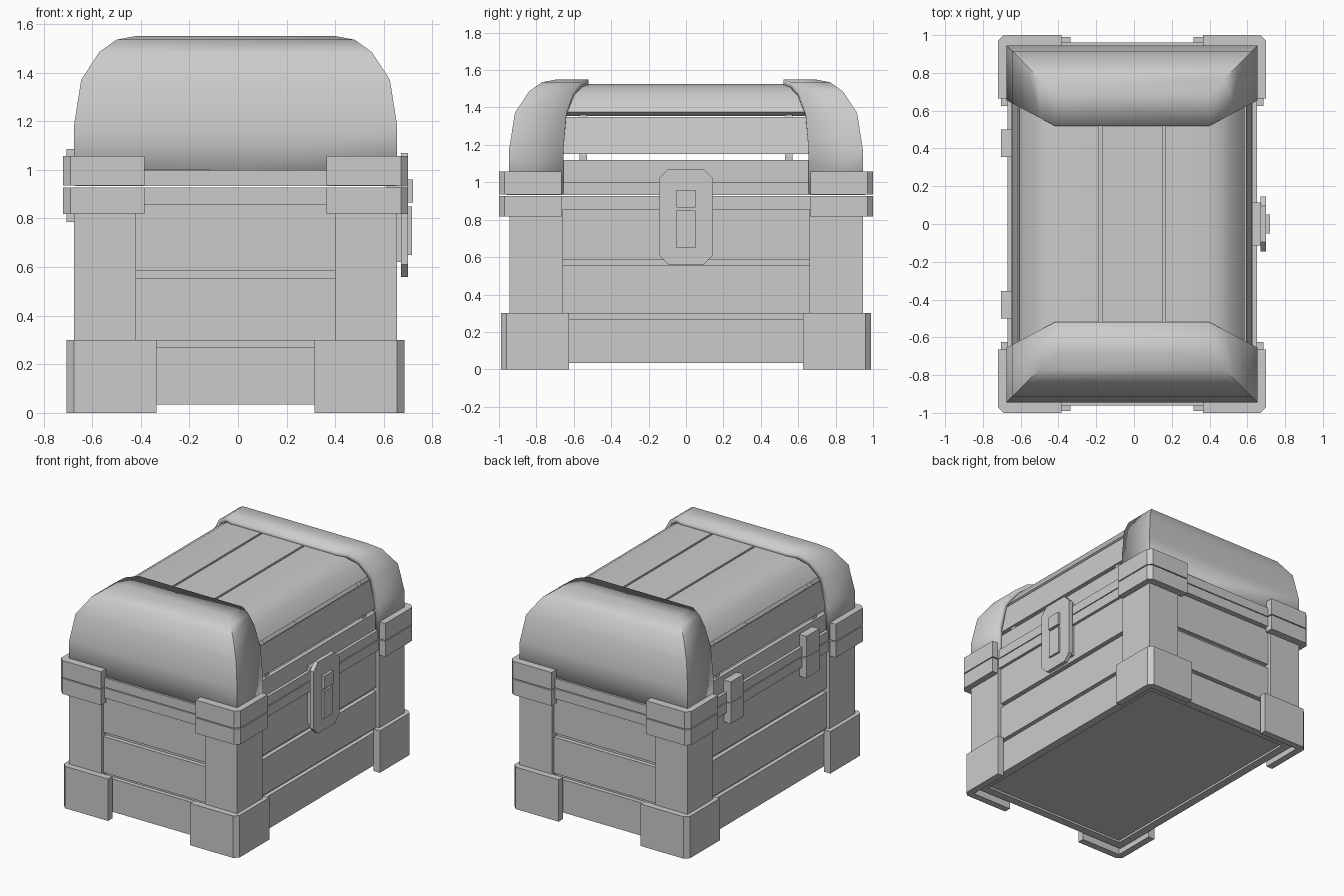
import bpy
import bmesh
from mathutils import Matrix

if "Cube" in bpy.data.objects:
    bpy.data.objects.remove(bpy.data.objects["Cube"], do_unlink=True)

CX = -0.01          # the clasp shifts the body slightly off centre
HX, HY = 0.665, 0.945   # half size of the corner posts and lid ends

grey = bpy.data.materials.new("plain grey")
grey.use_nodes = True
grey.diffuse_color = (0.6, 0.6, 0.6, 1)
grey.node_tree.nodes["Principled BSDF"].inputs["Base Color"].default_value = (0.6, 0.6, 0.6, 1)


def finish(name, bm, fix_normals=True):
    bmesh.ops.remove_doubles(bm, verts=bm.verts, dist=0.0005)
    if fix_normals:
        bmesh.ops.recalc_face_normals(bm, faces=bm.faces)
    mesh = bpy.data.meshes.new(name)
    bm.to_mesh(mesh)
    bm.free()
    mesh.materials.append(grey)
    obj = bpy.data.objects.new(name, mesh)
    obj.location.x = CX
    bpy.context.collection.objects.link(obj)
    return obj


def prism(name, points, axis, lo, hi):
    """Extrude a closed outline along x, y or z."""
    place = {"x": lambda a, b, c: (c, a, b),
             "y": lambda a, b, c: (a, c, b),
             "z": lambda a, b, c: (a, b, c)}[axis]
    bm = bmesh.new()
    low = [bm.verts.new(place(a, b, lo)) for a, b in points]
    high = [bm.verts.new(place(a, b, hi)) for a, b in points]
    bm.faces.new(low)
    bm.faces.new(high)
    for i in range(len(points)):
        j = (i + 1) % len(points)
        bm.faces.new((low[i], low[j], high[j], high[i]))
    return finish(name, bm)


def box(name, x, y, z):
    return prism(name, [(x[0], y[0]), (x[1], y[0]), (x[1], y[1]), (x[0], y[1])], "z", *z)


def ring(name, hx, hy, t, z):
    """Rectangular frame with walls of thickness t."""
    for s, side in ((-1, "right"), (1, "left")):
        box(f"{name}_{side}", sorted((s * (hx - t), s * hx)), (-hy, hy), z)
    for s, side in ((-1, "front"), (1, "back")):
        box(f"{name}_{side}", (t - hx, hx - t), sorted((s * (hy - t), s * hy)), z)


def corners(name, hx, hy, x_end, y_end, t, chamfer, z):
    """L-shaped bracket around each of the four vertical corners."""
    outline = [(x_end, hy), (hx - chamfer, hy), (hx, hy - chamfer), (hx, y_end),
               (hx - t, y_end), (hx - t, hy - t), (x_end, hy - t)]
    if not chamfer:
        outline.pop(2)
    for sx, sy in ((-1, -1), (1, -1), (1, 1), (-1, 1)):
        where = ("front" if sy < 0 else "back") + ("_left" if sx > 0 else "_right")
        prism(f"{name}_{where}", [(sx * a, sy * b) for a, b in outline], "z", *z)


# Chest body: hollow liner, floor, planks and rims
ring("liner", 0.61, 0.89, 0.03, (0.05, 0.9))
box("floor", (-0.6, 0.6), (-0.88, 0.88), (0.05, 0.08))
for i, z in enumerate(((0.035, 0.27), (0.297, 0.555), (0.585, 0.86))):
    ring(f"plank_{i + 1}", 0.64, 0.92, 0.06, z)
ring("body_rim", 0.66, 0.96, 0.07, (0.855, 0.927))
ring("lid_rim", 0.66, 0.96, 0.07, (0.933, 1.0))

# Corner posts, feet and bands
corners("post", HX, HY, 0.41, 0.66, 0.05, 0, (0.1, 0.927))
corners("foot", 0.695, 0.99, 0.325, 0.625, 0.05, 0.03, (0, 0.3))
corners("body_band", 0.71, 1.0, 0.375, 0.665, 0.06, 0.03, (0.818, 0.928))
corners("lid_band", 0.71, 1.0, 0.375, 0.665, 0.06, 0.03, (0.935, 1.057))

# Lid end caps: stacked three-sided rings with mitred corners
ARCH = [(0, 0.94), (0, 1.18), (0.03, 1.37), (0.105, 1.485), (0.175, 1.535), (0.255, 1.55)]


def lid_cap(name, turn):
    bm = bmesh.new()
    rows = []
    for d, z in ARCH:
        x, y, edge = HX - d, HY - d, 0.52 + (0.255 - d) * 0.53
        rows.append([bm.verts.new(p) for p in
                     ((-x, edge, z), (-x, y, z), (x, y, z), (x, edge, z))])
    for low, high in zip(rows, rows[1:]):
        for i in range(3):
            bm.faces.new((low[i + 1], low[i], high[i], high[i + 1]))
    bm.faces.new(rows[-1][::-1])
    if turn:
        bmesh.ops.rotate(bm, verts=bm.verts, matrix=Matrix.Rotation(3.14159265, 3, "Z"))
    cap = finish(name, bm, False)
    shell = cap.modifiers.new("thickness", "SOLIDIFY")
    shell.thickness = 0.04
    shell.offset = -1
    return cap


smooth = [lid_cap("lid_cap_back", False), lid_cap("lid_cap_front", True)]
for s, side in ((-1, "front"), (1, "back")):
    wall = [(HX - d - 0.04, z - 0.04) for d, z in ARCH[1:]]
    wall = [(0.62, 0.95)] + wall
    prism(f"lid_end_wall_{side}", wall + [(-x, z) for x, z in reversed(wall)],
          "y", *sorted((s * 0.53, s * 0.57)))

# Lid planks: thin strips following the arch
T = 0.03
STRIPS = {
    "low": [(0.638, 0.98), (0.638, 1.12)],
    "middle": [(0.635, 1.15), (0.605, 1.35)],
    "upper": [(0.595, 1.375), (0.535, 1.465), (0.465, 1.51), (0.395, 1.525), (0.175, 1.525)],
}
for label, line in STRIPS.items():
    inner = [(x - T * min(1, max(0, (x - 0.39) * 6)), z - T * min(1, max(0, (z - 1.2) * 4)))
             for x, z in line]
    for s, side in ((-1, "right"), (1, "left")):
        outline = [(s * x, z) for x, z in line + inner[::-1]]
        strip = prism(f"lid_plank_{label}_{side}", outline, "y", -0.72, 0.72)
        if label == "upper":
            smooth.append(strip)
box("lid_plank_centre", (-0.16, 0.16), (-0.72, 0.72), (1.495, 1.525))

# Clasp: mount, eight-sided plate, button and latch
box("clasp_mount", (0.62, 0.685), (-0.115, 0.115), (0.62, 1.03))
plate = [(-0.145, 0.61), (-0.095, 0.56), (0.095, 0.56), (0.145, 0.61),
         (0.145, 1.02), (0.095, 1.07), (-0.095, 1.07), (-0.145, 1.02)]
prism("clasp_plate", plate, "x", 0.68, 0.71)
box("clasp_button", (0.7, 0.73), (-0.05, 0.05), (0.865, 0.96))
box("clasp_latch", (0.7, 0.725), (-0.05, 0.05), (0.65, 0.85))

# Hinges on the opposite side
for s, side in ((-1, "front"), (1, "back")):
    y = sorted((s * 0.355, s * 0.5))
    box(f"hinge_upper_{side}", (-0.695, -0.63), y, (0.935, 1.085))
    box(f"hinge_lower_{side}", (-0.695, -0.63), y, (0.785, 0.927))

# Smooth shading on the rounded lid parts
bpy.ops.object.select_all(action="DESELECT")
for obj in smooth:
    obj.select_set(True)
bpy.context.view_layer.objects.active = smooth[0]
bpy.ops.object.shade_smooth_by_angle(angle=0.6)
